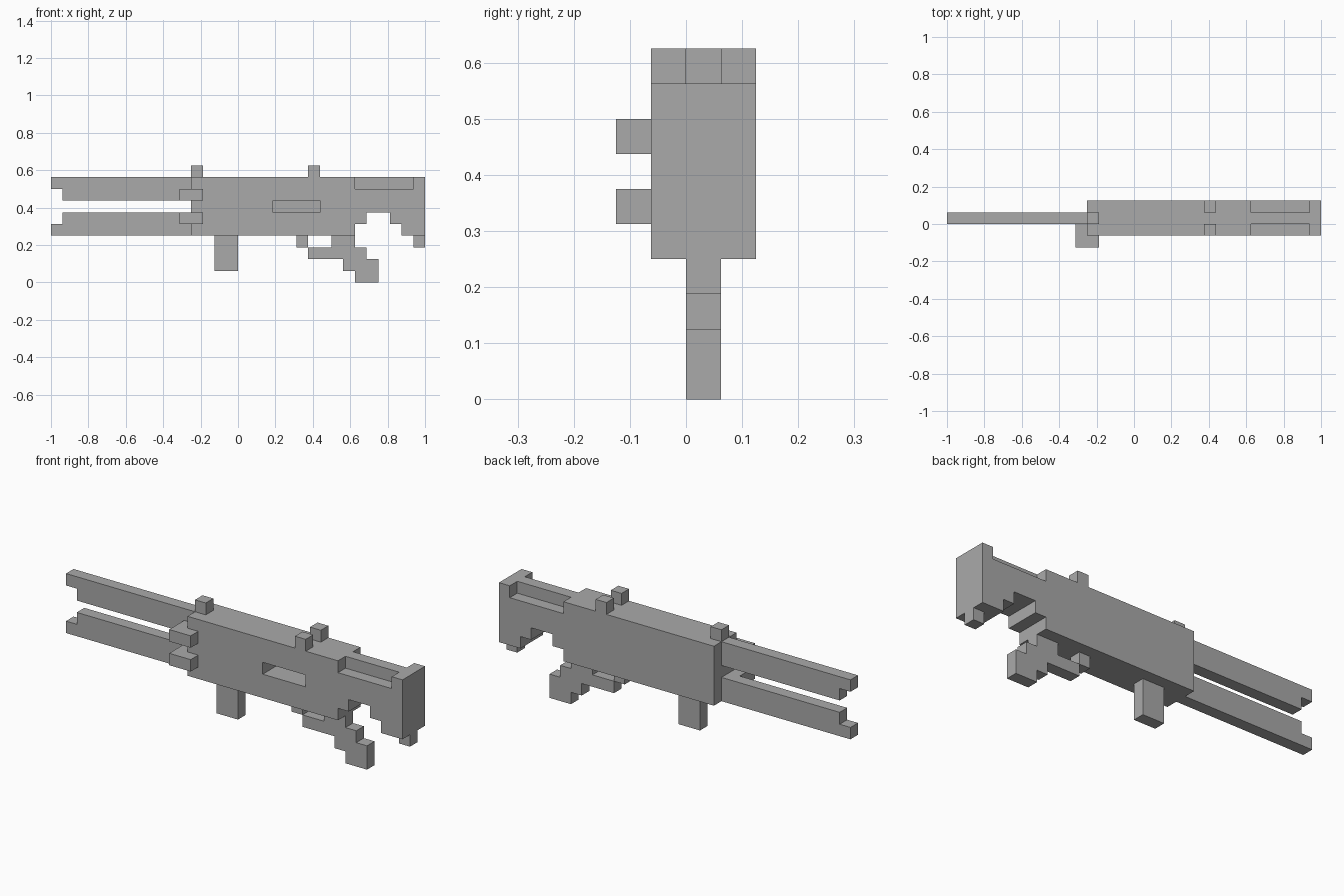
import bpy
import bmesh
from mathutils import Vector

U = 1 / 16  # one block of the design grid

default = bpy.data.objects.get("Cube")
if default:
    bpy.data.objects.remove(default, do_unlink=True)

grey = bpy.data.materials.new("plain grey")
grey.use_nodes = True
grey.diffuse_color = (0.4, 0.4, 0.4, 1)
grey.node_tree.nodes["Principled BSDF"].inputs["Base Color"].default_value = (0.4, 0.4, 0.4, 1)


def extrude(name, outline, y0, y1):
    """Extrude an x-z outline, in blocks, from y0 to y1."""
    bm = bmesh.new()
    face = bm.faces.new([bm.verts.new((x * U, y0 * U, z * U)) for x, z in outline])
    grown = bmesh.ops.extrude_face_region(bm, geom=[face])["geom"]
    bmesh.ops.translate(bm, vec=Vector((0, (y1 - y0) * U, 0)),
                        verts=[v for v in grown if isinstance(v, bmesh.types.BMVert)])
    bmesh.ops.recalc_face_normals(bm, faces=bm.faces)
    mesh = bpy.data.meshes.new(name)
    bm.to_mesh(mesh)
    bm.free()
    mesh.materials.append(grey)
    obj = bpy.data.objects.new(name, mesh)
    bpy.context.collection.objects.link(obj)
    return obj


def block(name, x0, x1, y0, y1, z0, z1):
    return extrude(name, [(x0, z0), (x1, z0), (x1, z1), (x0, z1)], y0, y1)


def cut(target, cutter):
    """Cut one solid out of another and discard the cutter."""
    cutter.hide_render = True
    mod = target.modifiers.new("cut", "BOOLEAN")
    mod.operation = "DIFFERENCE"
    mod.solver = "EXACT"
    mod.object = cutter
    bpy.context.view_layer.objects.active = target
    bpy.ops.object.modifier_apply(modifier=mod.name)
    bpy.data.objects.remove(cutter, do_unlink=True)


# Body and stock, with a stepped arch underneath
body = extrude("body_and_stock", [
    (-4, 4), (10, 4), (10, 5), (11, 5), (11, 6), (13, 6), (13, 5),
    (14, 5), (14, 4), (16, 4), (16, 9), (-4, 9)], -1, 2)

# Upper stock recesses on both sides, and the slot in the front side
cut(body, block("left_recess", 10, 15, -2, 0, 8, 10))
cut(body, block("right_recess", 10, 15, 1, 3, 8, 10))
cut(body, block("side_slot", 3, 7, -2, 1, 6, 7))

# Twin barrels with notched tips
extrude("upper_barrel", [(-15, 7), (-4, 7), (-4, 9), (-16, 9), (-16, 8), (-15, 8)], 0, 1)
extrude("lower_barrel", [(-16, 4), (-4, 4), (-4, 6), (-15, 6), (-15, 5), (-16, 5)], 0, 1)

# Hooked side brackets joining each barrel to the body
for name, z in (("upper", 7), ("lower", 5)):
    block(name + "_bracket_plate", -5, -3, -2, -1, z, z + 1)
    block(name + "_bracket_hook", -5, -4, -1, 0, z, z + 1)

# Sights
block("front_sight", -4, -3, 0, 1, 9, 10)
for side, y in (("left", -1), ("right", 1)):
    block(side + "_rear_sight", 6, 7, y, y + 1, 9, 10)

# Parts under the body
block("fore_handle", -2, 0, 0, 1, 1, 4)
block("trigger_guard_front", 5, 6, 0, 1, 3, 4)
extrude("stepped_grip", [
    (6, 2), (9, 2), (9, 1), (10, 1), (10, 0), (12, 0), (12, 2),
    (11, 2), (11, 3), (10, 3), (10, 4), (8, 4), (8, 3), (6, 3)], 0, 1)
block("stock_toe", 15, 16, 0, 1, 3, 4)
